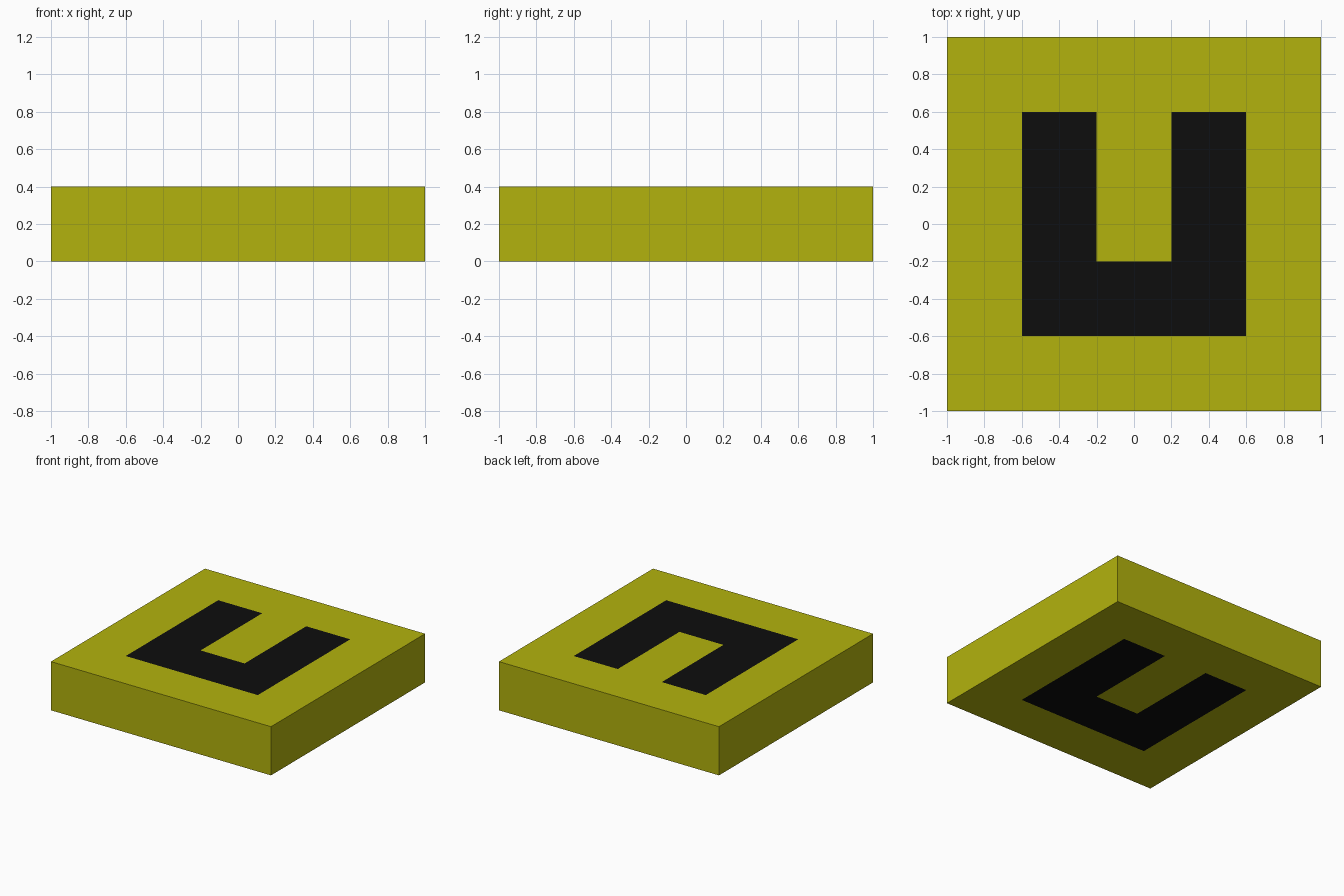
import bpy, bmesh

if "Cube" in bpy.data.objects:
    bpy.data.objects.remove(bpy.data.objects["Cube"])

HEIGHT = 0.4
XS = (-1, -0.6, -0.2, 0.2, 0.6, 1)
YS = (-1, -0.6, -0.2, 0.6, 1)


def material(name, colour):
    m = bpy.data.materials.new(name)
    m.diffuse_color = (*colour, 1)
    m.use_nodes = True
    m.node_tree.nodes["Principled BSDF"].inputs["Base Color"].default_value = m.diffuse_color
    return m


# Flat sheet split along the outlines of the marking
bm = bmesh.new()
grid = [[bm.verts.new((x, y, 0)) for x in XS] for y in YS]
for j in range(len(YS) - 1):
    for i in range(len(XS) - 1):
        bm.faces.new((grid[j][i], grid[j][i + 1], grid[j + 1][i + 1], grid[j + 1][i]))

# Raise the sheet into a closed slab
top = bmesh.ops.extrude_face_region(bm, geom=bm.faces[:], use_keep_orig=True)
bmesh.ops.translate(bm, vec=(0, 0, HEIGHT),
                    verts=[e for e in top["geom"] if isinstance(e, bmesh.types.BMVert)])
bmesh.ops.recalc_face_normals(bm, faces=bm.faces[:])

# Black U-shaped channel marking on the top and the underside
for f in bm.faces:
    c = f.calc_center_median()
    inside = abs(c.x) < 0.6 and abs(c.y) < 0.6
    notch = abs(c.x) < 0.2 and c.y > -0.2
    f.material_index = int(abs(f.normal.z) > 0.5 and inside and not notch)

mesh = bpy.data.meshes.new("marked_slab")
bm.to_mesh(mesh)
bm.free()
mesh.materials.append(material("olive yellow", (0.448, 0.448, 0.004)))
mesh.materials.append(material("black", (0.004, 0.004, 0.004)))
slab = bpy.data.objects.new("marked_slab", mesh)
bpy.context.collection.objects.link(slab)
